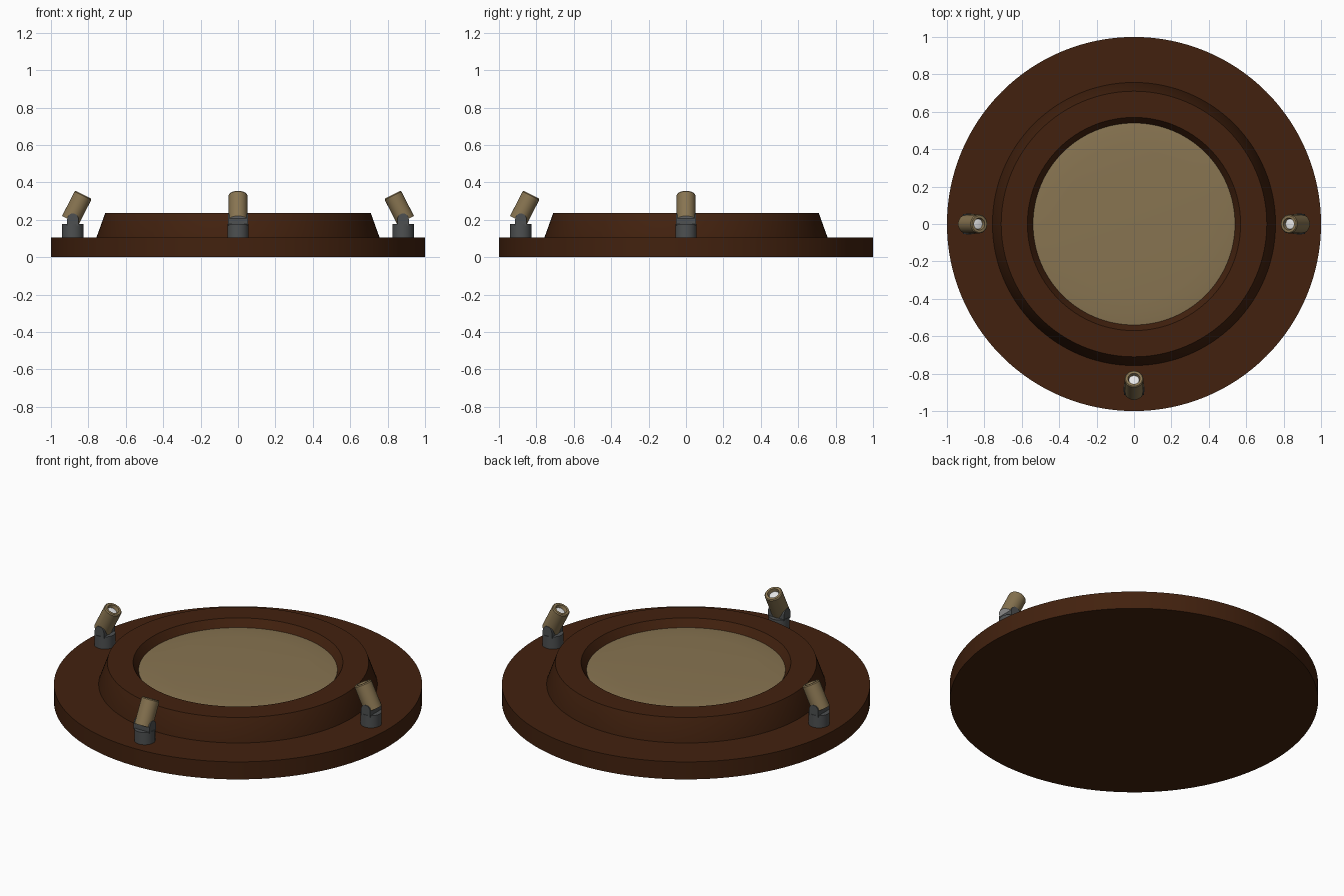
import bpy, bmesh, math
from mathutils import Matrix, Vector

if "Cube" in bpy.data.objects:
    bpy.data.objects.remove(bpy.data.objects["Cube"])


def mat(name, rgb):
    m = bpy.data.materials.new(name)
    m.diffuse_color = (*rgb, 1)
    m.use_nodes = True
    m.node_tree.nodes["Principled BSDF"].inputs["Base Color"].default_value = m.diffuse_color
    return m


WOOD = mat("dark brown", (0.055, 0.0155, 0.0045))
TAN = mat("tan", (0.245, 0.175, 0.082))
GREY = mat("dark grey", (0.075, 0.08, 0.082))
WHITE = mat("white", (0.8, 0.8, 0.8))


def finish(name, bm, mats, matrix=None):
    bmesh.ops.remove_doubles(bm, verts=bm.verts, dist=1e-5)
    if matrix:
        bm.transform(matrix)
    bmesh.ops.recalc_face_normals(bm, faces=bm.faces)
    me = bpy.data.meshes.new(name)
    bm.to_mesh(me)
    bm.free()
    ob = bpy.data.objects.new(name, me)
    bpy.context.collection.objects.link(ob)
    for m in mats:
        me.materials.append(m)
    bpy.ops.object.select_all(action='DESELECT')
    ob.select_set(True)
    bpy.context.view_layer.objects.active = ob
    bpy.ops.object.shade_smooth_by_angle(angle=math.radians(30))
    return ob


def lathe(name, profile, mats, steps=48, matrix=None, rule=None):
    """Spin an (r, z) profile round z; rule(r, z) picks the material slot."""
    bm = bmesh.new()
    vs = [bm.verts.new((r, 0, z)) for r, z in profile]
    es = [bm.edges.new(p) for p in zip(vs, vs[1:])]
    bmesh.ops.spin(bm, geom=vs + es, cent=(0, 0, 0), axis=(0, 0, 1),
                   angle=math.tau, steps=steps, use_duplicate=False)
    bmesh.ops.remove_doubles(bm, verts=bm.verts, dist=1e-5)
    if rule:
        for f in bm.faces:
            c = f.calc_center_median()
            f.material_index = rule(math.hypot(c.x, c.y), c.z)
    return finish(name, bm, mats, matrix)


# Round base plate
lathe("base_plate", [(0, 0), (1, 0), (1, 0.105), (0, 0.105)], [WOOD], 128)
# Raised ring with sloping sides and a recess
lathe("raised_ring", [(0, 0.10), (0.757, 0.10), (0.757, 0.105), (0.71, 0.236),
                      (0.57, 0.236), (0.535, 0.18), (0, 0.18)], [WOOD], 128)
# Slightly domed centre pad
lathe("centre_pad", [(0.54, 0.18), (0.54, 0.192), (0.5, 0.197), (0.4, 0.201),
                     (0.2, 0.205), (0, 0.206)], [TAN], 128)

# Three spotlights: left, front and right, leaning inwards
TILT = math.radians(27)
for label, ang in (("right", 0), ("left", math.pi), ("front", -math.pi / 2)):
    place = Matrix.Rotation(ang, 4, 'Z') @ Matrix.Translation((0.883, 0, 0))
    # Post
    lathe("spotlight_post_" + label, [(0, 0.10), (0.057, 0.10), (0.057, 0.178), (0, 0.178)],
          [GREY], 40, place)
    # Hinge with a rounded top
    bm = bmesh.new()
    arc = [(0.03 * math.cos(a), 0.204 + 0.03 * math.sin(a))
           for a in (math.pi * i / 16 for i in range(17))]
    outline = [(0.03, 0.17)] + arc + [(-0.03, 0.17)]
    face = bm.faces.new([bm.verts.new((x, -0.053, z)) for x, z in outline])
    ext = bmesh.ops.extrude_face_region(bm, geom=[face])
    bmesh.ops.translate(bm, vec=(0, 0.106, 0),
                        verts=[v for v in ext['geom'] if isinstance(v, bmesh.types.BMVert)])
    finish("spotlight_hinge_" + label, bm, [GREY], place)
    # Lamp barrel with white end and white lens in its mouth
    lean = place @ Matrix.Translation((0.013, 0, 0.198)) @ Matrix.Rotation(-TILT, 4, 'Y')
    lathe("spotlight_barrel_" + label,
          [(0, 0), (0.05, 0), (0.05, 0.147), (0.045, 0.153), (0.032, 0.153),
           (0.027, 0.135), (0, 0.14)],
          [TAN, WHITE], 40, lean,
          lambda r, z: int(z < 0.001 or (r < 0.028 and z > 0.1)))
